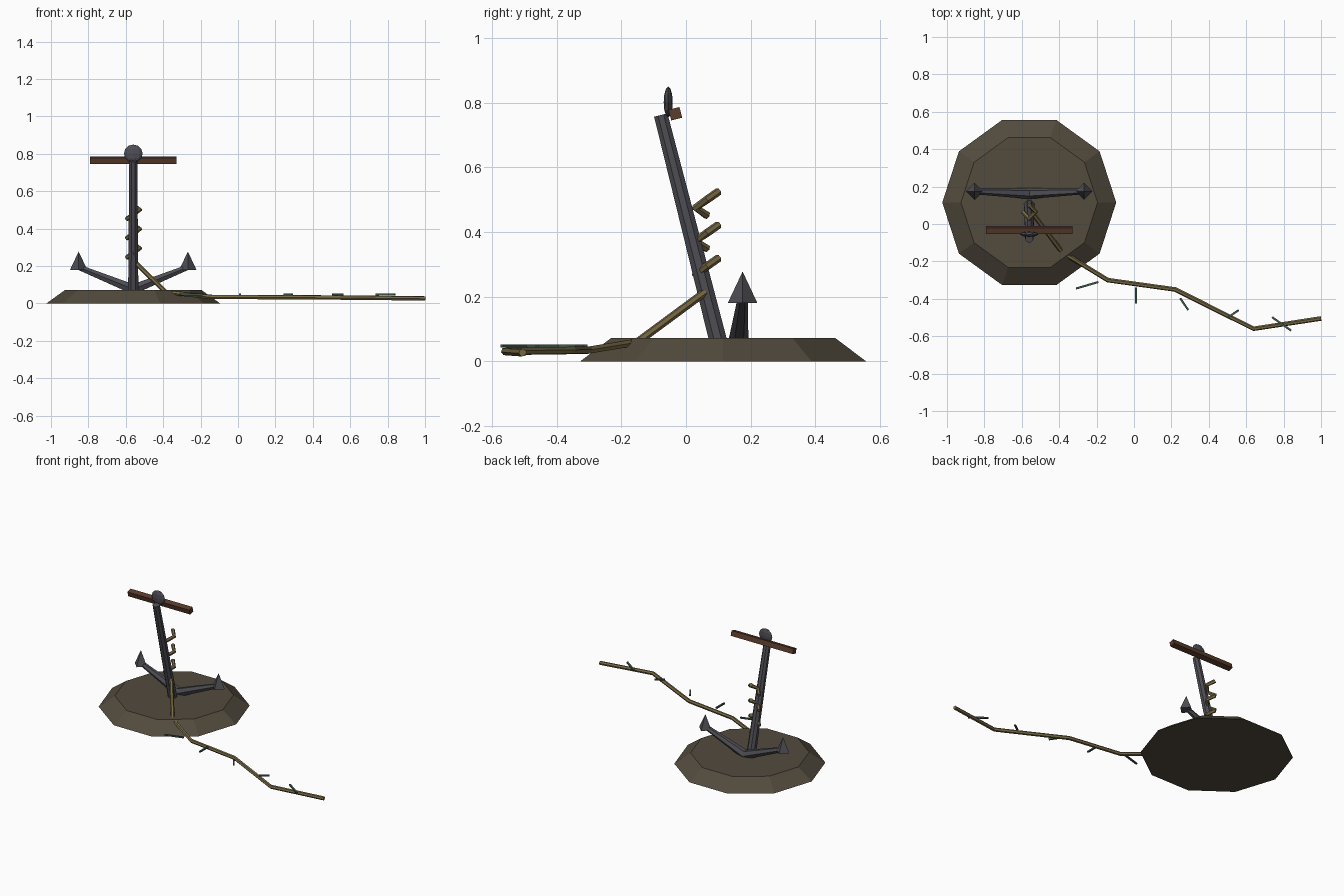
import bpy, bmesh, math
from mathutils import Vector, Matrix

if "Cube" in bpy.data.objects:
    bpy.data.objects.remove(bpy.data.objects["Cube"])


def material(name, rgb):
    m = bpy.data.materials.new(name)
    m.diffuse_color = (*rgb, 1)
    m.use_nodes = True
    m.node_tree.nodes["Principled BSDF"].inputs["Base Color"].default_value = m.diffuse_color
    return m


SOIL = material("soil", (0.085, 0.07, 0.048))
IRON = material("iron", (0.075, 0.075, 0.088))
WOOD = material("wood", (0.10, 0.045, 0.025))
ROPE = material("rope", (0.19, 0.145, 0.06))
WEED = material("weed", (0.05, 0.10, 0.065))


def finish(bm, name, mat):
    me = bpy.data.meshes.new(name)
    bm.to_mesh(me)
    bm.free()
    me.materials.append(mat)
    ob = bpy.data.objects.new(name, me)
    bpy.context.collection.objects.link(ob)
    return ob


def add_rod(bm, a, b, r1, r2, sides, spin=0.0):
    """Tapered cylinder from a to b."""
    a, b = Vector(a), Vector(b)
    d = b - a
    rot = Vector((0, 0, 1)).rotation_difference(d).to_matrix().to_4x4()
    mat = Matrix.Translation((a + b) / 2) @ rot @ Matrix.Rotation(spin, 4, 'Z')
    bmesh.ops.create_cone(bm, cap_ends=True, segments=sides, radius1=r1,
                          radius2=r2, depth=d.length, matrix=mat)


def rod(name, a, b, r1, r2, sides, mat, spin=0.0):
    bm = bmesh.new()
    add_rod(bm, a, b, r1, r2, sides, spin)
    return finish(bm, name, mat)


def box(name, loc, size, rot, mat):
    bm = bmesh.new()
    m = Matrix.Translation(loc) @ rot @ Matrix.Diagonal((*size, 1))
    bmesh.ops.create_cube(bm, size=1, matrix=m)
    return finish(bm, name, mat)


def rope(name, pts, r):
    """Faceted tube swept along a path."""
    cu = bpy.data.curves.new(name, 'CURVE')
    cu.dimensions = '3D'
    cu.bevel_depth = r
    cu.bevel_resolution = 1
    cu.use_fill_caps = True
    s = cu.splines.new('POLY')
    s.use_smooth = False
    s.points.add(len(pts) - 1)
    for p, co in zip(s.points, pts):
        p.co = (*co, 1)
    cu.materials.append(ROPE)
    ob = bpy.data.objects.new(name, cu)
    bpy.context.collection.objects.link(ob)


CX = -0.56
TILT = Matrix.Rotation(math.radians(14.6), 4, 'X')

# Ten-sided mound
rod("mound", (CX, 0.115, 0), (CX, 0.115, 0.072), 0.465, 0.365, 10, SOIL, math.pi / 2)

# Leaning shank
rod("shank", (CX, 0.108, 0.03), (CX, -0.078, 0.762), 0.03, 0.023, 8, IRON, math.pi / 8)

# Flattened head and cross stock
bm = bmesh.new()
bmesh.ops.create_uvsphere(bm, u_segments=8, v_segments=6, radius=1,
                          matrix=Matrix.Translation((CX, -0.055, 0.802))
                          @ Matrix.Diagonal((0.05, 0.014, 0.048, 1)))
finish(bm, "shank_head", IRON)
box("stock", (CX, -0.033, 0.766), (0.465, 0.035, 0.034), TILT, WOOD)

# Mirrored arms and pointed flukes
for side, s in (("left", -1), ("right", 1)):
    rod(side + "_arm", (CX - s * 0.01, 0.163, 0.072), (CX + s * 0.29, 0.175, 0.193),
        0.03, 0.016, 6, IRON)
    rod(side + "_fluke", (CX + s * 0.292, 0.175, 0.18), (CX + s * 0.292, 0.175, 0.278),
        0.046, 0, 4, IRON)

# Three open rope wraps behind the shank
for i in range(3):
    z = 0.525 - 0.103 * i
    pts = []
    for k in range(4):
        a = math.pi / 2 * (1 - k)
        pts.append((CX + 0.035 * math.cos(a), 0.065 + 0.035 * math.sin(a), z - 0.0245 * k))
    rope(f"rope_wrap_{i + 1}", pts, 0.0125)

# Trailing rope
rope("trailing_rope", [(-0.545, 0.06, 0.215), (-0.385, -0.15, 0.06), (-0.14, -0.30, 0.035),
                       (0.22, -0.35, 0.034), (0.64, -0.56, 0.031), (1.0, -0.505, 0.027)], 0.0125)

# Weed strands lying along the rope
strands = [(-0.31, -0.345, -0.19, -0.31), (0.01, -0.34, 0.01, -0.425),
           (0.247, -0.397, 0.29, -0.46), (0.505, -0.498, 0.56, -0.46),
           (0.738, -0.498, 0.84, -0.57)]
for i, (x1, y1, x2, y2) in enumerate(strands):
    ang = math.atan2(y2 - y1, x2 - x1)
    box(f"weed_strand_{i + 1}", ((x1 + x2) / 2, (y1 + y2) / 2, 0.048),
        (math.hypot(x2 - x1, y2 - y1), 0.011, 0.009), Matrix.Rotation(ang, 4, 'Z'), WEED)
